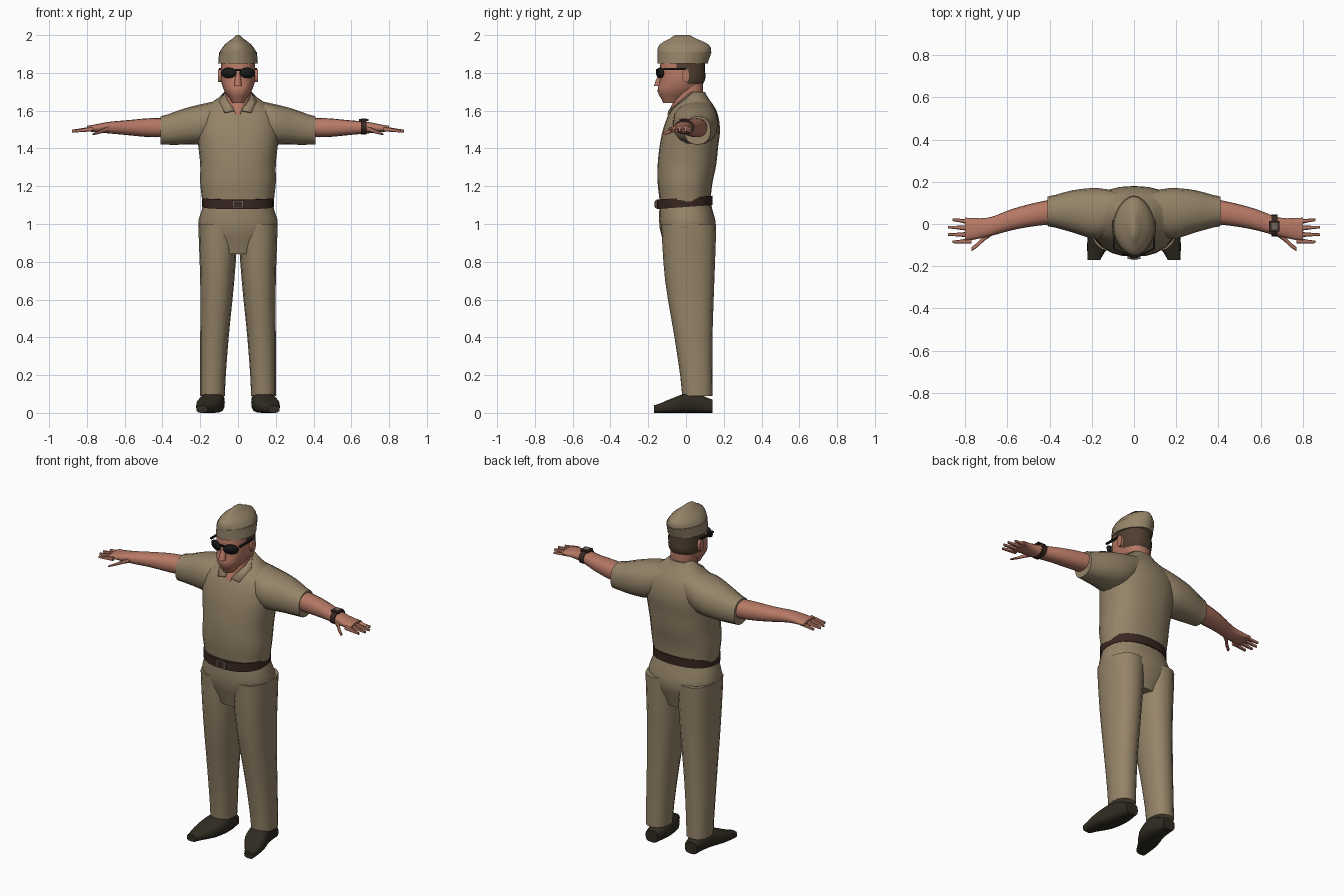
import bpy
import bmesh
import math

cube = bpy.data.objects.get("Cube")
if cube:
    bpy.data.objects.remove(cube)


def material(name, red, green, blue):
    mat = bpy.data.materials.new(name)
    mat.use_nodes = True
    colour = (red, green, blue, 1)
    mat.diffuse_color = colour
    shader = next(n for n in mat.node_tree.nodes if n.type == 'BSDF_PRINCIPLED')
    shader.inputs["Base Color"].default_value = colour
    shader.inputs["Roughness"].default_value = 0.9
    return mat


KHAKI = material("khaki cloth", .3, .23, .14)
SKIN = material("skin", .47, .19, .13)
HAIR = material("brown hair", .08, .05, .03)
LEATHER = material("belt leather", .04, .02, .015)
SHOE = material("shoe leather", .03, .025, .016)
LENS = material("dark lens", .01, .01, .01)
METAL = material("dull metal", .16, .13, .1)


def finish(name, bm, *mats):
    """Turn a bmesh into a smooth shaded object with sharp edges kept."""
    bmesh.ops.recalc_face_normals(bm, faces=bm.faces[:])
    mesh = bpy.data.meshes.new(name)
    bm.to_mesh(mesh)
    bm.free()
    for mat in mats:
        mesh.materials.append(mat)
    for poly in mesh.polygons:
        poly.use_smooth = True
    mesh.set_sharp_from_angle(angle=math.radians(50))
    obj = bpy.data.objects.new(name, mesh)
    bpy.context.scene.collection.objects.link(obj)
    return obj


def blend(rows, t):
    """Smoothly interpolate between evenly spaced rows."""
    last = len(rows) - 1
    i = min(int(t), last - 1)
    f = t - i
    result = []
    for before, start, end, after in zip(rows[max(i - 1, 0)], rows[i],
                                         rows[i + 1], rows[min(i + 2, last)]):
        leave, arrive = (end - before) / 2, (after - start) / 2
        rise = end - start
        bend = rise * 3 - leave * 2 - arrive
        ease = leave + arrive - rise * 2
        result.append(start + f * (leave + f * (bend + f * ease)))
    return result


def loft(name, axis, start, end, rows, *mats,
         sides=16, power=2.3, side=1, slope=0, steps=3):
    """Skin rounded rings along an axis. Rows are evenly spaced and give low and
    high extents on the other two axes; rows of three are symmetric in x."""
    if len(rows[0]) == 3:
        rows = [(-half, half, low, high) for half, low, high in rows]
    bm = bmesh.new()
    rings = []
    count = steps * (len(rows) - 1)
    for step in range(count + 1):
        pos = start + (end - start) * step / count
        low_a, high_a, low_b, high_b = blend(rows, step / steps)
        ring = []
        for i in range(sides):
            angle = math.tau * i / sides
            c, s = math.cos(angle), math.sin(angle)
            u = math.copysign(abs(c) ** (2 / power), c)
            v = math.copysign(abs(s) ** (2 / power), s)
            a = (low_a + high_a + u * (high_a - low_a)) / 2
            b = (low_b + high_b + v * (high_b - low_b)) / 2
            x, y, z = {'X': (pos, a, b), 'Y': (a, pos, b), 'Z': (a, b, pos)}[axis]
            ring.append(bm.verts.new((x * side, y, z + slope * y)))
        rings.append(ring)
    for first, second in zip(rings, rings[1:]):
        for i in range(sides):
            j = (i + 1) % sides
            bm.faces.new((first[i], first[j], second[j], second[i]))
    bm.faces.new(rings[0])
    bm.faces.new(rings[-1])
    return finish(name, bm, *mats)


def box(name, centre, size, mat, side=1):
    bm = bmesh.new()
    bmesh.ops.create_cube(bm, size=1)
    for v in bm.verts:
        v.co = [c + corner * s for c, corner, s in zip(centre, v.co, size)]
        v.co.x *= side
    return finish(name, bm, mat)


def sheet(obj, thickness):
    """Give a flat outline a little thickness."""
    solid = obj.modifiers.new("thickness", 'SOLIDIFY')
    solid.thickness = thickness
    solid.offset = 0


# Shirt body, trouser seat and belt
loft("shirt", 'Z', 1.12, 1.7, [
    (.19, -.14, .13), (.2, -.15, .14), (.2, -.15, .16), (.21, -.14, .17),
    (.22, -.12, .18), (.19, -.08, .16), (.07, 0, .1)], KHAKI, sides=24)
loft("trouser_seat", 'Z', .84, 1.12, [
    (.12, -.1, .12), (.21, -.14, .16), (.18, -.14, .13)], KHAKI, sides=24)
loft("belt", 'Z', 1.09, 1.14, [(.19, -.155, .14)] * 2, LEATHER, sides=24, slope=.07)
box("belt_buckle", (0, -.155, 1.105), (.06, .02, .04), METAL)
box("buckle_centre", (0, -.16, 1.105), (.04, .015, .03), LEATHER)

# Neck, head and hair
loft("neck", 'Z', 1.58, 1.76, [
    (.02, -.1, 0), (.06, -.07, .08), (.07, -.05, .09), (.07, -.05, .09)], SKIN)
head = loft("head", 'Z', 1.64, 1.88, [
    (.03, -.12, -.04), (.07, -.15, .05), (.09, -.14, .1), (.09, -.14, .1),
    (.09, -.13, .1)], SKIN, HAIR, sides=28)
for poly in head.data.polygons:
    x, y, z = poly.center
    behind_ear = y > .01 and z > 1.74
    sideburn = y > -.05 and z > 1.82
    poly.material_index = int(behind_ear or sideburn)
loft("nose", 'Z', 1.73, 1.81, [(.02, -.17, -.12), (.01, -.14, -.12)], SKIN, sides=8)

# Folded side cap with a turned up flap
loft("cap", 'Z', 1.85, 2, [
    (.1, -.14, .11), (.1, -.15, .13), (.07, -.14, .12), (.01, -.06, .02)],
    KHAKI, sides=24, power=1.8)
loft("cap_flap", 'Z', 1.85, 1.91, [(.105, -.15, .115), (.1, -.15, .135)],
     KHAKI, sides=24, power=1.8)
box("glasses_bridge", (0, -.155, 1.815), (.03, .01, .01), LENS)

for label, side in (("left_", 1), ("right_", -1)):
    # Legs and shoes, toes turned outward
    loft(label + "trouser_leg", 'Z', .09, 1, [
        (.07, .2, -.02, .14), (.05, .2, -.06, .14), (.02, .2, -.11, .15),
        (0, .21, -.13, .16)], KHAKI, side=side)
    loft(label + "shoe", 'Y', .14, -.17, [
        (.09, .17, 0, .07), (.07, .19, 0, .11), (.09, .22, 0, .08),
        (.16, .22, 0, .04)], SHOE, power=3, side=side)

    # Sleeve, bare arm and palm
    loft(label + "sleeve", 'X', .05, .41, [
        (-.01, .15, 1.5, 1.66), (-.07, .17, 1.43, 1.64), (-.04, .16, 1.42, 1.61),
        (-.01, .13, 1.42, 1.57)], KHAKI, side=side)
    loft(label + "arm", 'X', .36, .8, [
        (0, .12, 1.46, 1.56), (-.01, .1, 1.46, 1.56), (-.03, .07, 1.47, 1.55),
        (-.06, .03, 1.48, 1.54), (-.08, .03, 1.49, 1.52)], SKIN, side=side)

    # Fingers fan out from the palm, the middle two reaching furthest
    for i, finger in enumerate(("little", "ring", "middle", "index")):
        base, tip = .01 - .03 * i, .02 - .035 * i
        reach = .88 if finger in ("ring", "middle") else .86
        loft(label + finger + "_finger", 'X', .77, reach, [
            (base - .013, base + .013, 1.49, 1.515),
            (tip - .006, tip + .006, 1.485, 1.5)], SKIN, sides=8, side=side)
    loft(label + "thumb", 'X', .68, .77, [
        (-.06, -.03, 1.49, 1.52), (-.13, -.11, 1.47, 1.48)],
        SKIN, sides=8, side=side)

    # Ears
    loft(label + "ear", 'X', .08, .105, [(-.02, .02, 1.75, 1.82)] * 2,
         SKIN, sides=10, side=side)

    # Sunglasses, with lenses swept back around the face
    bm = bmesh.new()
    bmesh.ops.create_circle(bm, cap_ends=True, segments=12, radius=1)
    for v in bm.verts:
        across, up = v.co.x, v.co.y
        x = .05 + .04 * across
        v.co = (x * side, .45 * x - .16, 1.8 + .028 * up)
    sheet(finish(label + "lens", bm, LENS), .008)
    box(label + "glasses_arm", (.095, -.06, 1.82), (.01, .12, .01), LENS, side)

    # Open collar
    bm = bmesh.new()
    outline = (.07, .04, 1.7), (.02, -.09, 1.6), (.07, -.09, 1.59), (.1, -.02, 1.65)
    bm.faces.new([bm.verts.new((x * side, y, z)) for x, y, z in outline])
    sheet(finish(label + "collar", bm, KHAKI), .008)

# Wrist watch
loft("watch_strap", 'X', .65, .68, [(-.06, .045, 1.475, 1.55)] * 2, LEATHER)
box("watch_case", (.665, -.01, 1.55), (.05, .05, .01), LEATHER)
box("watch_dial", (.665, -.01, 1.555), (.03, .03, .005), METAL)
